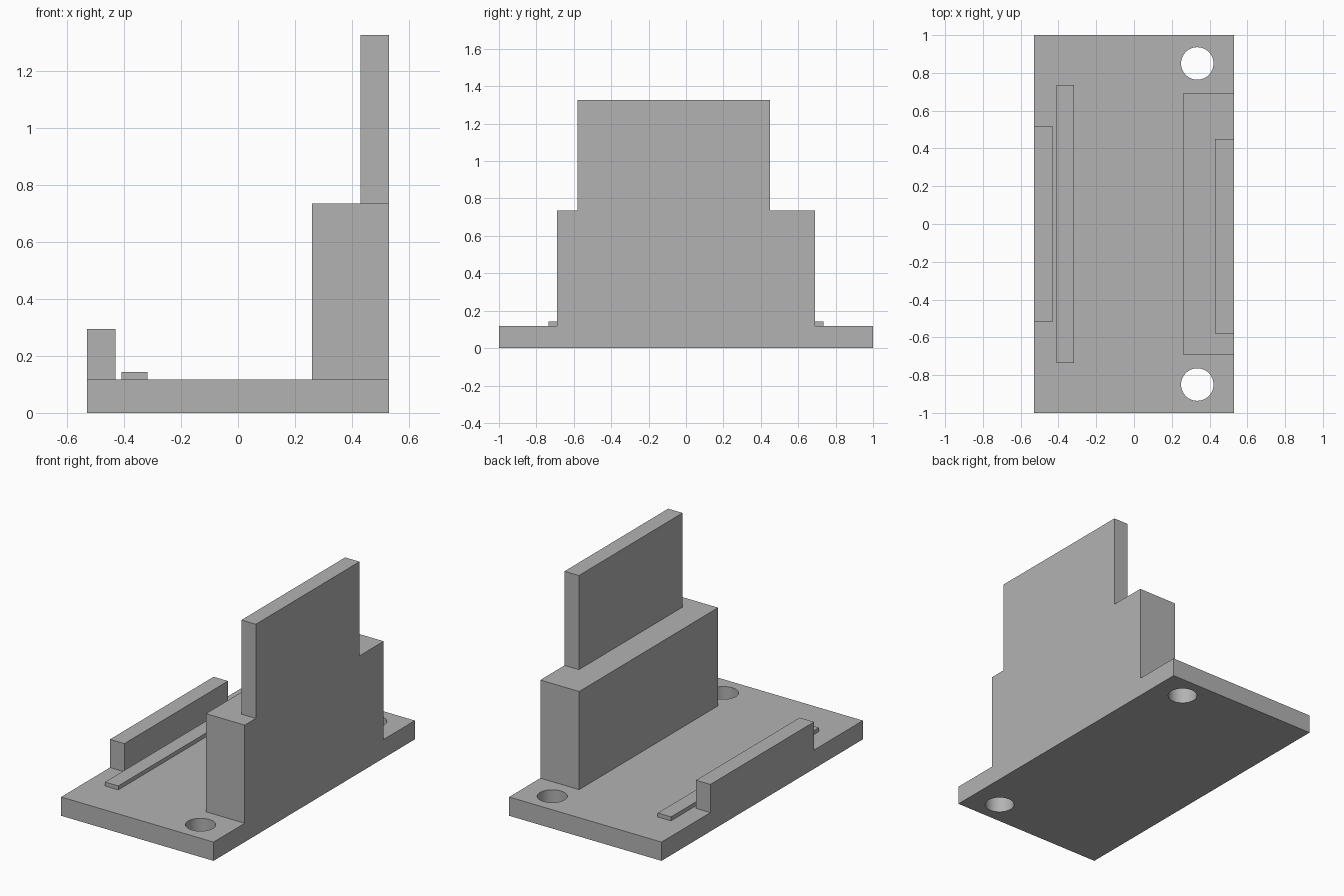
import bpy

old = bpy.data.objects.get("Cube")
if old:
    bpy.data.objects.remove(old, do_unlink=True)

grey = bpy.data.materials.new("light_grey")
grey.use_nodes = True
colour = (0.45, 0.45, 0.45, 1)
grey.diffuse_color = colour
grey.node_tree.nodes["Principled BSDF"].inputs["Base Color"].default_value = colour


def box(name, x, y, z):
    """Add a box spanning the given (low, high) ranges."""
    spans = (x, y, z)
    bpy.ops.mesh.primitive_cube_add(size=1, location=[(a + b) / 2 for a, b in spans])
    ob = bpy.context.object
    ob.name = name
    ob.scale = [b - a for a, b in spans]
    bpy.ops.object.transform_apply(location=False, rotation=False, scale=True)
    ob.data.materials.append(grey)
    return ob


EDGE = 0.53   # half width of the base
TOP = 0.118   # top of the base

# Base plate with two round mounting holes
base = box("base_plate", (-EDGE, EDGE), (-1, 1), (0, TOP))
for side in (-1, 1):
    bpy.ops.mesh.primitive_cylinder_add(vertices=48, radius=0.086, depth=1,
                                        location=(0.335, side * 0.85, 0))
    cutter = bpy.context.object
    cutter.hide_render = True
    cutter.data.materials.append(grey)
    cut = base.modifiers.new("mounting_hole", "BOOLEAN")
    cut.operation = "DIFFERENCE"
    cut.solver = "EXACT"
    cut.object = cutter
    bpy.context.view_layer.objects.active = base
    bpy.ops.object.modifier_apply(modifier=cut.name)
    bpy.data.objects.remove(cutter, do_unlink=True)

bpy.ops.object.select_all(action="DESELECT")
base.select_set(True)
bpy.context.view_layer.objects.active = base
bpy.ops.object.shade_smooth_by_angle()

# Stepped wall along one long edge
box("thick_wall", (0.26, EDGE), (-0.69, 0.69), (TOP, 0.735))
box("upper_wall", (0.43, EDGE), (-0.58, 0.45), (0.735, 1.327))

# Low lip on the opposite edge and the thin rail beside it
box("low_lip", (-EDGE, -0.43), (-0.515, 0.515), (TOP, 0.295))
box("thin_rail", (-0.41, -0.318), (-0.735, 0.735), (TOP, 0.143))
